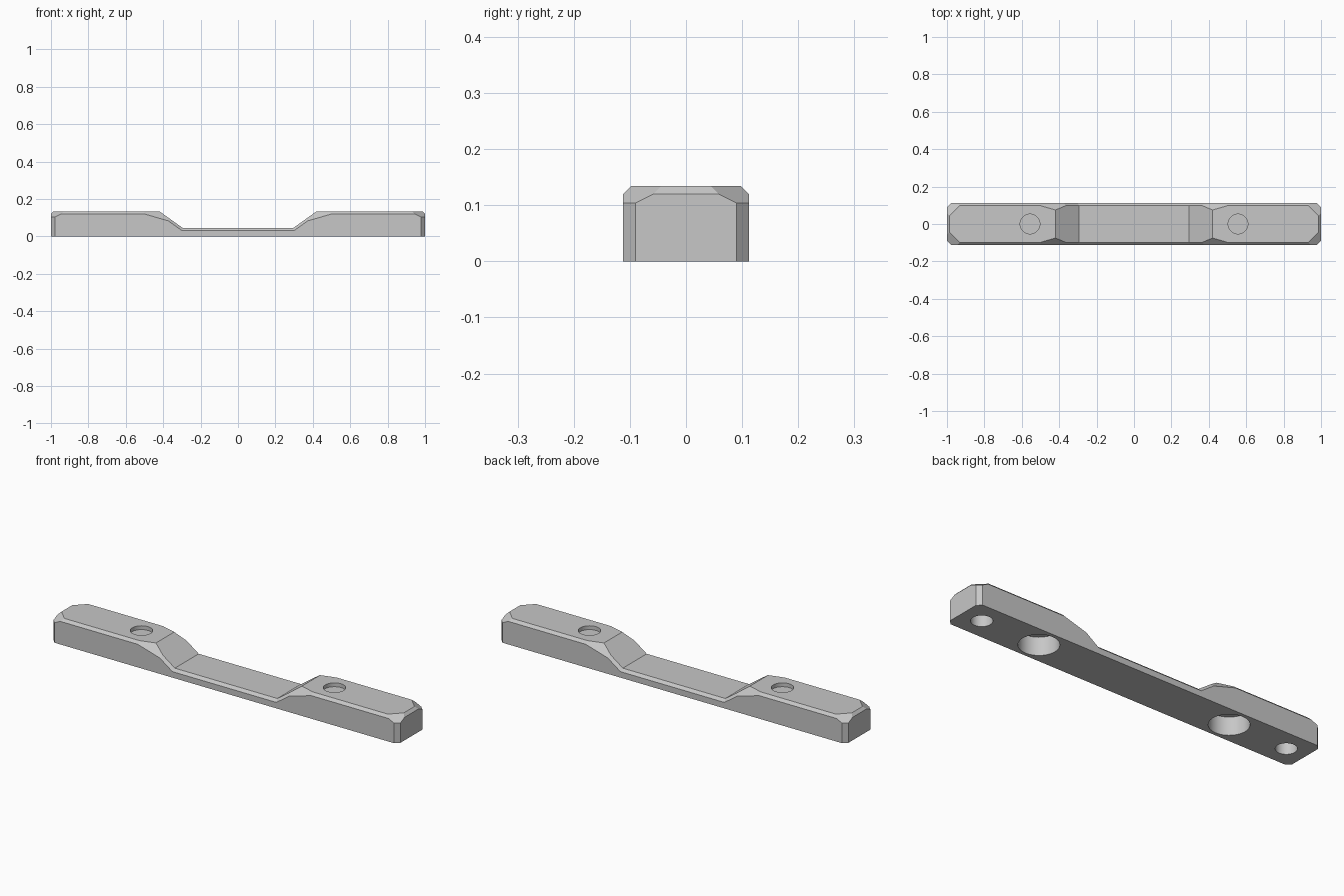
import bpy, bmesh
from mathutils import Vector

cube = bpy.data.objects.get("Cube")
if cube:
    bpy.data.objects.remove(cube, do_unlink=True)

L, W, H = 1.0, 0.112, 0.134      # half length, half width, height
C = 0.014                        # top chamfer
VALLEY = (0.295, 0, 0.045)       # foot of the ramp
CREST = (0.42, 0, H)             # head of the ramp
run = Vector(CREST) - Vector(VALLEY)
RAMP = Vector((-run.z, 0, run.x)).normalized()

grey = bpy.data.materials.new("Grey")
grey.use_nodes = True
tone = (0.57, 0.57, 0.57, 1)
grey.diffuse_color = tone
grey.node_tree.nodes["Principled BSDF"].inputs["Base Color"].default_value = tone


def block(bm, x0, x1, z1):
    """Add a box and return its geometry."""
    verts = bmesh.ops.create_cube(bm, size=1)["verts"]
    for v in verts:
        v.co = ((x1 if v.co.x > 0 else x0), v.co.y * 2 * W, (z1 if v.co.z > 0 else 0))


def cut(bm, point, normal, cap=True):
    """Slice away everything on the normal's side of a plane."""
    geom = bm.verts[:] + bm.edges[:] + bm.faces[:]
    res = bmesh.ops.bisect_plane(bm, geom=geom, dist=1e-6, plane_co=point,
                                 plane_no=normal, clear_outer=True)
    if cap:
        edges = [e for e in res["geom_cut"] if isinstance(e, bmesh.types.BMEdge)]
        if edges:
            bmesh.ops.holes_fill(bm, edges=edges, sides=0)


mesh = bpy.data.meshes.new("bar_body")
mitre = Vector((1 + RAMP.z, 0, -RAMP.x))

# Raised end, chamfered on every upper edge
end = bmesh.new()
block(end, 0.1, L, H)
cut(end, CREST, RAMP)
cut(end, (L, 0, H - C), (1, 0, 1))
for s in (-1, 1):
    cut(end, (L, s * 0.09, 0), (1, s, 0))
    cut(end, (0, s * W, H - C), (0, s, 1))
    cut(end, (L, s * 0.058, H - C), (1, s, 2))
    cut(end, (CREST[0], s * (W - C), H), (RAMP.x, s, RAMP.z))
    cut(end, (0.5, s * W, H - C), (-0.29, s, 1))
cut(end, VALLEY, -mitre, cap=False)
end.to_mesh(mesh)
end.free()

# Thin middle, joined to the end on the mitre plane
mid = bmesh.new()
block(mid, 0, 0.4, VALLEY[2])
for s in (-1, 1):
    cut(mid, (0, s * W, VALLEY[2] - C), (0, s, 1))
cut(mid, VALLEY, mitre, cap=False)
cut(mid, (0, 0, 0), (-1, 0, 0), cap=False)
bmesh.ops.delete(mid, geom=[f for f in mid.faces if f.calc_center_median().x < 1e-5],
                 context="FACES_ONLY")
mid.from_mesh(mesh)

# Mirror to the other half and weld
dup = bmesh.ops.duplicate(mid, geom=mid.verts[:] + mid.edges[:] + mid.faces[:])["geom"]
for v in dup:
    if isinstance(v, bmesh.types.BMVert):
        v.co.x *= -1
bmesh.ops.remove_doubles(mid, verts=mid.verts[:], dist=0.0005)
bmesh.ops.recalc_face_normals(mid, faces=mid.faces[:])
mid.to_mesh(mesh)
mid.free()
body = bpy.data.objects.new("bar_body", mesh)
bpy.context.collection.objects.link(body)
mesh.materials.append(grey)
bpy.ops.object.select_all(action="DESELECT")

# Blind holes: shallow top recess, wide bore below it, small bore near the tip
for side in (-1, 1):
    for x, r, z0, z1 in ((0.556, 0.053, H - 0.02, H + 0.05),
                         (0.556, 0.094, -0.05, 0.094),
                         (0.89, 0.05, -0.05, 0.094)):
        bpy.ops.mesh.primitive_cylinder_add(vertices=48, radius=r, depth=z1 - z0,
                                            location=(side * x, 0, (z0 + z1) / 2))
        cutter = bpy.context.object
        cutter.name = "hole_cutter"
        cutter.hide_render = True
        cutter.data.materials.append(grey)
        mod = body.modifiers.new("hole", "BOOLEAN")
        mod.operation = "DIFFERENCE"
        mod.solver = "EXACT"
        mod.object = cutter
        bpy.context.view_layer.objects.active = body
        bpy.ops.object.modifier_apply(modifier=mod.name)
        bpy.data.objects.remove(cutter, do_unlink=True)

bpy.ops.object.select_all(action="DESELECT")
body.select_set(True)
bpy.context.view_layer.objects.active = body
bpy.ops.object.shade_smooth_by_angle(angle=0.17)
